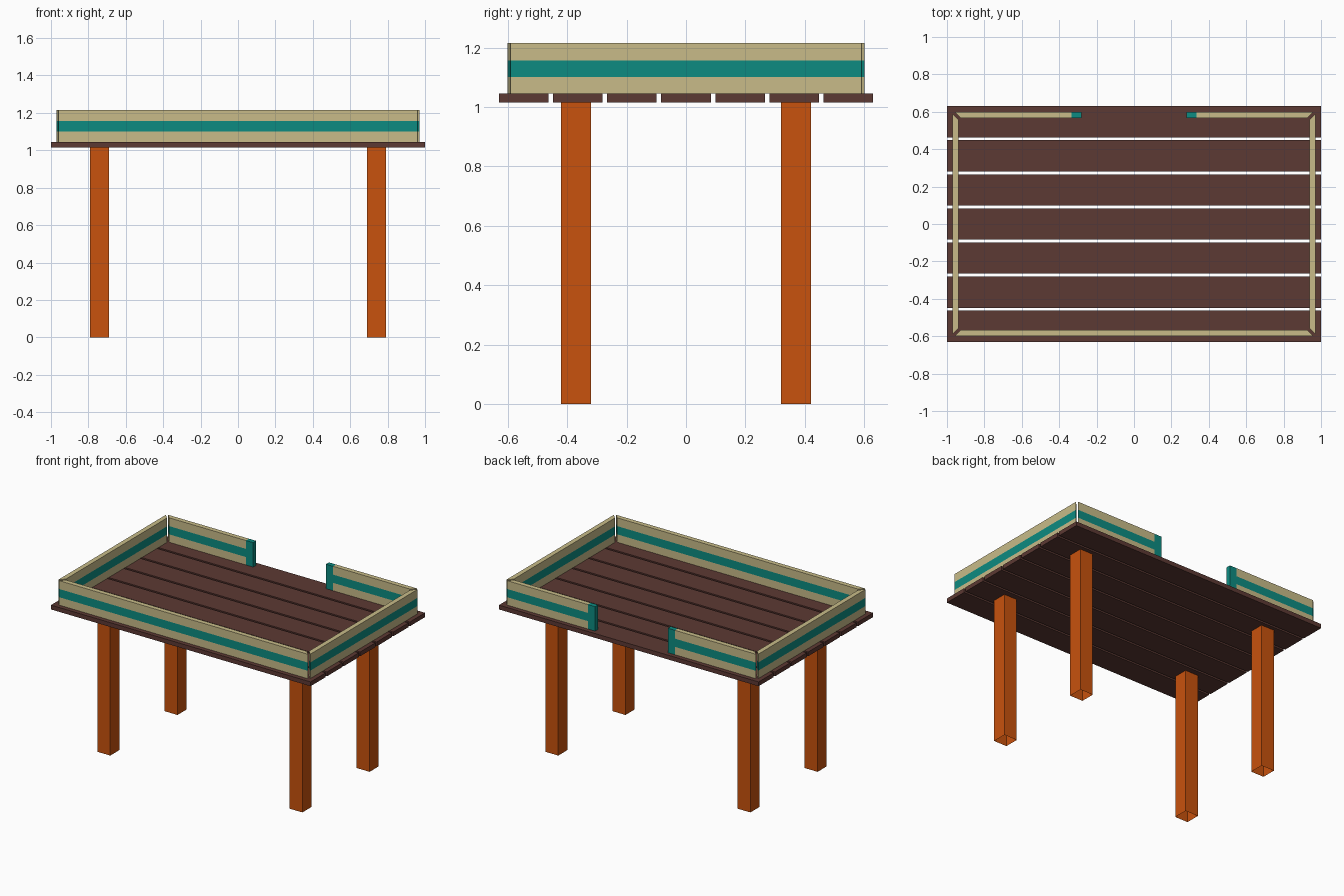
import bpy
import bmesh

cube = bpy.data.objects.get("Cube")
if cube:
    bpy.data.objects.remove(cube, do_unlink=True)


def make_material(name, rgb):
    mat = bpy.data.materials.new(name)
    mat.use_nodes = True
    mat.diffuse_color = (*rgb, 1)
    bsdf = next(n for n in mat.node_tree.nodes if n.type == "BSDF_PRINCIPLED")
    bsdf.inputs["Base Color"].default_value = (*rgb, 1)
    return mat


TAN = make_material("tan paint", (0.58, 0.50, 0.25))
TEAL = make_material("teal paint", (0.004, 0.26, 0.22))
BROWN = make_material("dark brown wood", (0.107, 0.041, 0.033))
ORANGE = make_material("orange wood", (0.58, 0.084, 0.004))


def prism(name, outline, levels, mats, band_mats=None, open_bottom=False):
    """Extrude a four-point outline through the levels, one material per band."""
    bm = bmesh.new()
    rings = [[bm.verts.new((x, y, z)) for x, y in outline] for z in levels]
    bands = band_mats or [0] * (len(levels) - 1)
    count = len(outline)
    for lower, upper, index in zip(rings, rings[1:], bands):
        for i in range(count):
            j = (i + 1) % count
            face = bm.faces.new((lower[i], lower[j], upper[j], upper[i]))
            face.material_index = index
    bm.faces.new(rings[-1]).material_index = bands[-1]
    if not open_bottom:
        bm.faces.new(rings[0]).material_index = bands[0]
    bmesh.ops.recalc_face_normals(bm, faces=bm.faces)
    mesh = bpy.data.meshes.new(name)
    bm.to_mesh(mesh)
    bm.free()
    for mat in mats:
        mesh.materials.append(mat)
    obj = bpy.data.objects.new(name, mesh)
    bpy.context.collection.objects.link(obj)
    return obj


def rect(x0, x1, y0, y1):
    return [(x0, y0), (x1, y0), (x1, y1), (x0, y1)]


FLOOR, DECK, TOP = 1.015, 1.045, 1.215
STRIPE = [DECK, 1.10, 1.157, TOP]

# Deck planks
PLANKS, WIDTH, DEPTH = 7, 0.167, 0.63
pitch = (2 * DEPTH - WIDTH) / (PLANKS - 1)
for i in range(PLANKS):
    y = -DEPTH + i * pitch
    prism(f"deck_plank_{i + 1}", rect(-1, 1, y, y + WIDTH), [FLOOR, DECK], [BROWN])

# Hollow square legs
for sx, side in ((1, "left"), (-1, "right")):
    for sy, end in ((1, "back"), (-1, "front")):
        outline = [(sx * x, sy * y) for x, y in rect(0.69, 0.79, 0.32, 0.42)]
        prism(f"{end}_{side}_leg", outline, [0, FLOOR], [ORANGE], open_bottom=True)


# Striped walls with mitred corners
def wall(name, outline):
    prism(name, outline, STRIPE, [TAN, TEAL], [0, 1, 0])


X, Y, THICK, GAP = 0.97, 0.60, 0.033, 0.01
wall("front_wall", [(-X + GAP, -Y), (X - GAP, -Y),
                    (X - GAP - THICK, -Y + THICK), (-X + GAP + THICK, -Y + THICK)])
for s, side in ((1, "left"), (-1, "right")):
    wall(f"{side}_wall", [(s * X, -Y + GAP), (s * X, Y - GAP),
                          (s * (X - THICK), Y - GAP - THICK),
                          (s * (X - THICK), -Y + GAP + THICK)])
    # Back wall halves and the posts beside the opening
    wall(f"back_{side}_wall", [(s * 0.335, Y), (s * (X - GAP), Y),
                               (s * (X - GAP - THICK), Y - THICK),
                               (s * 0.335, Y - THICK)])
    post = [(s * x, y) for x, y in rect(0.28, 0.335, Y - THICK, Y)]
    prism(f"{side}_entry_post", post, [DECK, TOP], [TEAL])
